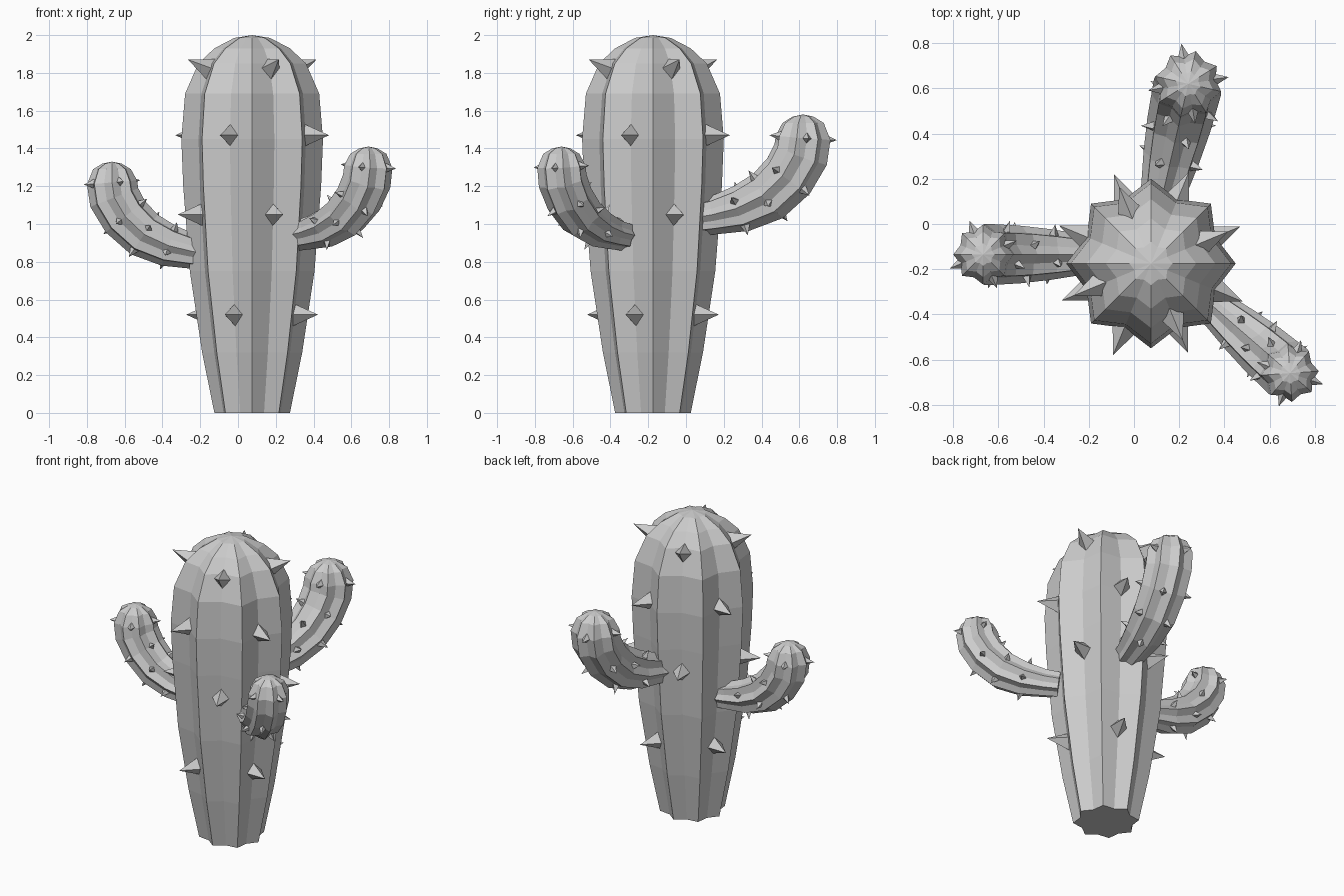
import bpy
import bmesh
from math import sin, cos, pi, radians
from mathutils import Vector, Matrix

if "Cube" in bpy.data.objects:
    bpy.data.objects.remove(bpy.data.objects["Cube"], do_unlink=True)

# One plain grey for the whole plant
grey = bpy.data.materials.new("plain_grey")
grey.use_nodes = True
colour = (0.6, 0.6, 0.6, 1)
grey.diffuse_color = colour
grey.node_tree.nodes["Principled BSDF"].inputs["Base Color"].default_value = colour

RIBS = 8
VALLEY = 0.82   # groove radius as a share of the ridge radius


def finish(bm, name):
    bmesh.ops.recalc_face_normals(bm, faces=bm.faces)
    mesh = bpy.data.meshes.new(name)
    bm.to_mesh(mesh)
    bm.free()
    mesh.materials.append(grey)
    obj = bpy.data.objects.new(name, mesh)
    bpy.context.collection.objects.link(obj)
    return obj


def radial(frame, step):
    """Outward direction at a half-rib step around a ring."""
    _, u, v, _ = frame
    a = pi * step / RIBS
    return u * cos(a) + v * sin(a)


def ribbed_body(name, frames, tip):
    """Skin star-shaped rings, with a flat base and a pointed crown."""
    bm = bmesh.new()
    rings = []
    for frame in frames:
        rings.append([bm.verts.new(frame[0] + radial(frame, k) * frame[3] * (VALLEY if k % 2 else 1))
                      for k in range(2 * RIBS)])
    for low, high in zip(rings, rings[1:]):
        for k in range(2 * RIBS):
            n = (k + 1) % (2 * RIBS)
            bm.faces.new((low[k], low[n], high[n], high[k]))
    bm.faces.new(rings[0])
    top = bm.verts.new(tip)
    for k in range(2 * RIBS):
        bm.faces.new((rings[-1][k], rings[-1][(k + 1) % (2 * RIBS)], top))
    return finish(bm, name)


def spines(name, rows, size, length):
    """Four-sided spines in every other groove, shifted on alternate rows."""
    bm = bmesh.new()
    for i, (frame, tilt) in enumerate(rows):
        along = frame[1].cross(frame[2]).normalized()
        for q in range(4):
            out = radial(frame, 4 * q + (1 if i % 2 else -1))
            d = (out + along * tilt).normalized()
            w = along.cross(d).normalized()
            t = d.cross(w)
            centre = frame[0] + out * frame[3] * VALLEY + d * (length / 2 - size * 0.3)
            m = Matrix((w, t, d)).transposed().to_4x4()
            m.translation = centre
            bmesh.ops.create_cone(bm, cap_ends=True, segments=4, radius1=size,
                                  radius2=0, depth=length, matrix=m)
    return finish(bm, name)


# Trunk: (height, ridge radius)
X, Y = Vector((1, 0, 0)), Vector((0, 1, 0))
CENTRE = Vector((0.075, -0.175, 0))


def trunk_frame(z, r):
    return (CENTRE + Vector((0, 0, z)), X, Y, r)


profile = [(0, 0.2), (0.32, 0.265), (0.75, 0.33), (1.2, 0.365), (1.45, 0.375),
           (1.69, 0.355), (1.85, 0.285), (1.93, 0.2), (1.985, 0.095)]
ribbed_body("trunk", [trunk_frame(z, r) for z, r in profile], CENTRE + Vector((0, 0, 2)))
spines("trunk_spines", [(trunk_frame(0.52, 0.295), 0), (trunk_frame(1.05, 0.355), 0),
                        (trunk_frame(1.47, 0.372), 0), (trunk_frame(1.82, 0.295), 0.4)],
       0.065, 0.155)

# Arm: (distance from the tip column, drop below the tip, ridge radius)
arm_path = [(-0.52, -0.49, 0.085), (-0.425, -0.475, 0.092), (-0.3, -0.445, 0.112),
            (-0.17, -0.385, 0.127), (-0.07, -0.29, 0.133), (-0.012, -0.19, 0.136),
            (0, -0.11, 0.133), (0, -0.04, 0.1), (0, -0.01, 0.05)]


def arm(name, tip, heading, scale):
    tip = Vector(tip)
    d = Vector((cos(radians(heading)), sin(radians(heading)), 0))
    side = Vector((0, 0, 1)).cross(d)
    pts = [tip + (d * s + Vector((0, 0, z))) * scale for s, z, _ in arm_path]
    frames = []
    for i, p in enumerate(pts):
        t = (pts[min(i + 1, len(pts) - 1)] - pts[max(i - 1, 0)]).normalized()
        frames.append((p, side.cross(t), side, arm_path[i][2] * scale))
    ribbed_body(name, frames, tip)
    spines(name + "_spines", [(frames[i], 0) for i in (2, 3, 4, 6)],
           0.026 * scale, 0.06 * scale)


arm("right_arm", (-0.667, -0.135, 1.33), 180, 1.0)
arm("front_left_arm", (0.69, -0.66, 1.41), -41, 0.96)
arm("back_arm", (0.24, 0.62, 1.58), 77, 1.12)
